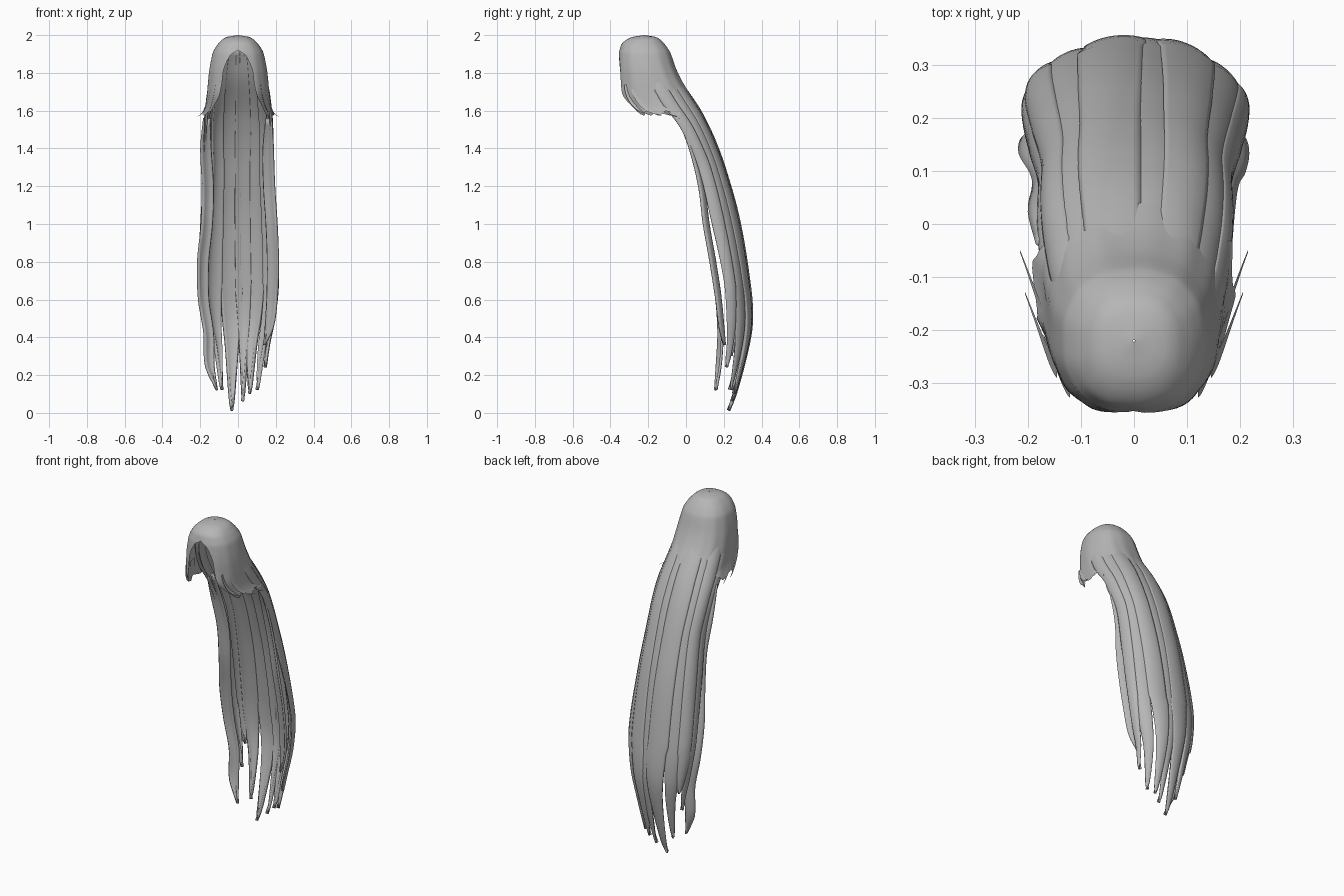
import bpy, bmesh, math
from mathutils import Vector

if "Cube" in bpy.data.objects:
    bpy.data.objects.remove(bpy.data.objects["Cube"])

hair = bpy.data.materials.new("grey hair")
hair.diffuse_color = (0.47, 0.47, 0.47, 1)
hair.use_nodes = True
hair.node_tree.nodes["Principled BSDF"].inputs["Base Color"].default_value = hair.diffuse_color


def sample(rows, z):
    """Smooth (Hermite) lookup in rows sorted by falling z."""
    z = max(min(z, rows[0][0]), rows[-1][0])
    i = next(k for k in range(len(rows) - 1) if z >= rows[k + 1][0])

    def slope(k, c):
        a, b = rows[max(k - 1, 0)], rows[min(k + 1, len(rows) - 1)]
        return (b[c] - a[c]) / (b[0] - a[0])
    p, q = rows[i], rows[i + 1]
    h = q[0] - p[0]
    t = (z - p[0]) / h
    return [(2*t**3 - 3*t*t + 1) * p[c] + (t**3 - 2*t*t + t) * h * slope(i, c)
            + (3*t*t - 2*t**3) * q[c] + (t**3 - t*t) * h * slope(i + 1, c)
            for c in range(1, len(p))]


def power(v, e):
    return math.copysign(abs(v) ** e, v)


def sheet(name, f, nu, nv, thick=0):
    """Grid surface from f(u, v), both 0 to 1."""
    bm = bmesh.new()
    g = [[bm.verts.new(f(i / nu, j / nv)) for i in range(nu + 1)] for j in range(nv + 1)]
    for j in range(nv):
        for i in range(nu):
            bm.faces.new((g[j][i], g[j][i+1], g[j+1][i+1], g[j+1][i]))
    bmesh.ops.remove_doubles(bm, verts=bm.verts, dist=0.0004)
    for face in bm.faces:
        face.smooth = True
    me = bpy.data.meshes.new(name)
    bm.to_mesh(me)
    bm.free()
    me.materials.append(hair)
    ob = bpy.data.objects.new(name, me)
    bpy.context.collection.objects.link(ob)
    if thick:
        mod = ob.modifiers.new("thickness", 'SOLIDIFY')
        mod.thickness = thick
        mod.offset = -1
    return ob


# scalp cap: z, half width, front y, back y, half width of the face opening
CAP = [(2.0, .002, -.222, -.218, 0), (1.99, .06, -.285, -.16, 0), (1.96, .10, -.335, -.12, 0),
       (1.92, .128, -.352, -.09, 0), (1.90, .136, -.357, -.08, .035), (1.82, .152, -.362, -.052, .075),
       (1.75, .16, -.362, -.018, .085), (1.68, .166, -.36, .026, .10), (1.62, .176, -.33, .065, .13),
       (1.57, .195, -.29, .098, .155)]


def cap(u, v):
    s = 2 * u - 1
    side = min(max((abs(s) - .4) / .15, 0), 1)
    bottom = 1.66 - .074 * side + .012 * math.sin(31 * s) * side
    z = 2 - (2 - bottom) * v ** 1.5
    w, yf, yb, gap = sample(CAP, z)
    a0 = math.asin(min((max(gap, 0) / w) ** 1.18, .95))
    a = s * (math.pi - a0)
    ripple = 1 + .01 * math.sin(13 * a) * v
    return (w * ripple * power(math.sin(a), .85),
            (yf + yb) / 2 + (yb - yf) / 2 * ripple * power(math.cos(a), .85), z)


sheet("scalp_cap", cap, 72, 36)

# long back hair: z, half width, front y, back y
TOP = 1.94
FALL = [(1.94, .115, -.21, -.105), (1.88, .14, -.21, -.073), (1.82, .152, -.205, -.052),
        (1.75, .16, -.185, -.018), (1.66, .168, -.14, .038), (1.6, .175, -.10, .077),
        (1.54, .18, -.05, .108), (1.45, .182, .0, .15), (1.3, .18, .065, .205), (1.03, .198, .13, .28),
        (.7, .212, .20, .335), (.5, .192, .215, .35), (.35, .162, .215, .33), (.1, .13, .18, .265),
        (0, .12, .17, .225)]

# locks: angle around the back in degrees, tip height, half width in degrees
LOCKS = [(-80, .30, 13), (-60, .42, 14), (-40, .12, 16), (-14, .01, 18), (9, .06, 13),
         (31, .10, 16), (58, .12, 18), (80, .24, 13)]


def lock(index, angle, tip, wide):
    lift = .005 if index % 2 else 0

    def f(u, v):
        z = TOP + (tip - TOP) * v
        s = 2 * u - 1
        # full width down to the ends, then tapering to a blunt tip
        k = min(max((z - tip) / (.66 - tip), 0), 1)
        half = wide * (.16 + .84 * k ** .5)
        sway = (4 - 2.5 * (k == 1)) * math.sin(3.2 * z + index * 1.9) * min(1, (TOP - z) * 1.5)
        a = math.radians(max(min(angle + sway + half * s, 90), -90))
        w, yf, yb = sample(FALL, z)
        rise = min(max((1.88 - z) / .2, 0), 1)
        out = -.016 + rise * (.012 + lift) + .006 * (1 - s * s) * rise
        low = min(max((1.4 - z) / .6, 0), 1)
        return (w * power(math.sin(a), .9 + .12 * low) + out * math.sin(a),
                yf + (yb - yf) * power(max(math.cos(a), 0), .85) + out * math.cos(a), z)
    return sheet("back_lock", f, 10, 48, .018)


for n, row in enumerate(LOCKS):
    lock(n, *row)


# loose strands hanging in front of the main fall: z, x, y, half width
LEFT = [(1.56, -.165, -.03, .02), (1.4, -.17, .035, .03), (1.2, -.16, .085, .032), (1.0, -.165, .11, .032),
        (.8, -.185, .145, .032), (.6, -.182, .175, .03), (.42, -.155, .185, .028), (.25, -.15, .175, .026),
        (.12, -.112, .155, .006)]
RIGHT = [(1.56, .165, -.03, .02), (1.4, .16, .035, .03), (1.2, .165, .085, .032), (1.0, .178, .11, .032),
         (.8, .185, .145, .032), (.6, .18, .175, .03), (.45, .165, .19, .024), (.36, .14, .2, .006)]


def strand(rows):
    def f(u, v):
        z = rows[0][0] + (rows[-1][0] - rows[0][0]) * v
        x, y, w = sample(rows, z)
        s = 2 * u - 1
        turn = .4 * math.copysign(1, x)
        return (x + s * w, y + .012 - .012 * s * s - turn * s * w, z)
    return sheet("front_strand", f, 6, 36, .012)


strand(LEFT)
strand(RIGHT)


# thin flicked wisps at the cheek ends of the cap
def wisp(side, pts, width):
    p = [Vector((side * x, y, z)) for x, y, z in pts]

    def f(u, v):
        c = p[0] * (1-v)**3 + p[1] * 3*v*(1-v)**2 + p[2] * 3*v*v*(1-v) + p[3] * v**3
        return c + Vector((0, 1, .3)) * (u - .5) * width * (1 - .9 * v)
    return sheet("cheek_wisp", f, 2, 12)


for side in (-1, 1):
    wisp(side, [(.145, -.27, 1.72), (.16, -.26, 1.65), (.17, -.22, 1.59), (.205, -.13, 1.575)], .04)
    wisp(side, [(.15, -.22, 1.72), (.165, -.20, 1.64), (.18, -.14, 1.58), (.215, -.05, 1.57)], .04)
    wisp(side, [(.12, -.31, 1.74), (.13, -.31, 1.66), (.145, -.27, 1.60), (.17, -.21, 1.585)], .035)
